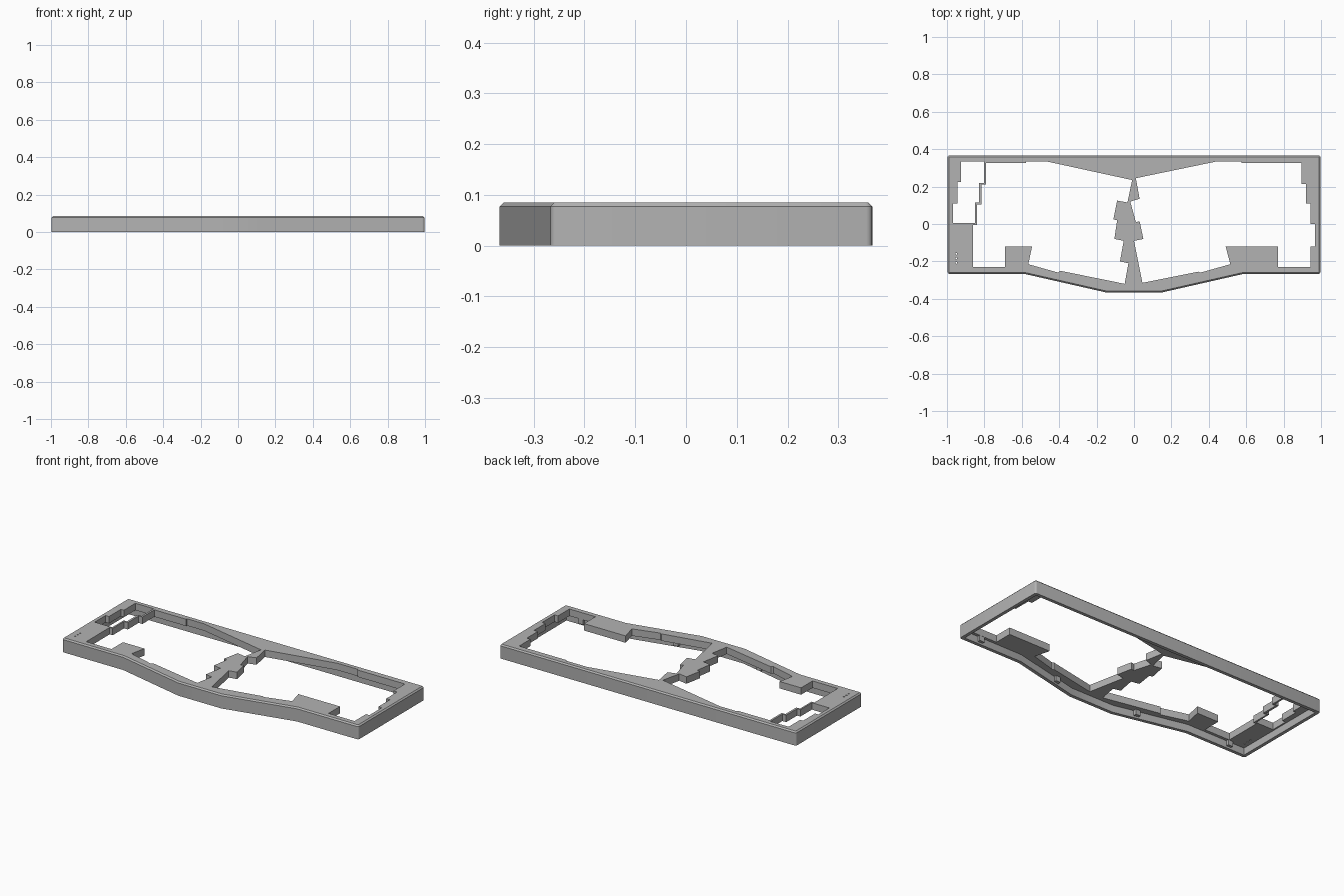
import bpy
import bmesh
from math import cos, sin, tau
from mathutils import Vector

HEIGHT = 0.085
PLATE_BOTTOM = 0.043
WALL = 0.02

cube = bpy.data.objects.get("Cube")
if cube:
    bpy.data.objects.remove(cube, do_unlink=True)

grey = bpy.data.materials.new("plain grey")
grey.use_nodes = True
colour = (0.45, 0.45, 0.45, 1)
grey.diffuse_color = colour
grey.node_tree.nodes["Principled BSDF"].inputs["Base Color"].default_value = colour


def prism_mesh(outline, bottom, top):
    """Extrude a counter-clockwise outline into a closed solid."""
    bm = bmesh.new()
    face = bm.faces.new([bm.verts.new((x, y, bottom)) for x, y in outline])
    extruded = bmesh.ops.extrude_face_region(bm, geom=[face])
    moved = [v for v in extruded["geom"] if isinstance(v, bmesh.types.BMVert)]
    bmesh.ops.translate(bm, vec=(0, 0, top - bottom), verts=moved)
    bmesh.ops.recalc_face_normals(bm, faces=bm.faces)
    return bm


def add_object(name, bm):
    mesh = bpy.data.meshes.new(name)
    bm.to_mesh(mesh)
    bm.free()
    mesh.materials.append(grey)
    obj = bpy.data.objects.new(name, mesh)
    bpy.context.collection.objects.link(obj)
    return obj


def inset(outline, distance):
    """Move every side of a counter-clockwise outline inwards."""
    points = [Vector(p) for p in outline]
    result = []
    for i, p in enumerate(points):
        before = (p - points[i - 1]).normalized()
        after = (points[(i + 1) % len(points)] - p).normalized()
        n1 = Vector((-before.y, before.x))
        n2 = Vector((-after.y, after.x))
        result.append(p + (n1 + n2) * distance / (1 + n1.dot(n2)))
    return result


def cut(target, outline, bottom, top):
    """Subtract a prism from the target and discard the cutter."""
    cutter = add_object("cutter", prism_mesh(outline, bottom, top))
    cutter.hide_render = True
    mod = target.modifiers.new("cut", "BOOLEAN")
    mod.operation = "DIFFERENCE"
    mod.solver = "EXACT"
    mod.object = cutter
    graph = bpy.context.evaluated_depsgraph_get()
    result = bpy.data.meshes.new_from_object(target.evaluated_get(graph))
    target.modifiers.clear()
    target.data = result
    bpy.data.objects.remove(cutter, do_unlink=True)


# Outer shell: long box with a shallow pointed front
right_half = [(0.145, -0.367), (0.585, -0.267), (0.997, -0.267), (0.997, 0.367)]
outline = right_half + [(-x, y) for x, y in reversed(right_half)]
bm = prism_mesh(outline, 0, HEIGHT)
corners = [e for e in bm.edges
           if abs(e.verts[0].co.z - e.verts[1].co.z) > 0.01 and abs(e.verts[0].co.x) > 0.9]
bmesh.ops.bevel(bm, geom=corners, offset=0.012, segments=4, profile=0.5, affect="EDGES")
rim = [e for e in bm.edges if all(v.co.z > HEIGHT - 0.001 for v in e.verts)]
bmesh.ops.bevel(bm, geom=rim, offset=0.008, segments=1, affect="EDGES")
frame = add_object("case_frame", bm)

# Hollow underside, leaving a thin wall and a thick top plate
cut(frame, inset(outline, WALL), -0.1, PLATE_BOTTOM)

# Stepped key openings
left_opening = [
    (-0.86, -0.23), (-0.69, -0.23), (-0.69, -0.12), (-0.545, -0.12),
    (-0.565, -0.215), (-0.405, -0.26), (-0.395, -0.25), (-0.05, -0.32),
    (-0.03, -0.21), (-0.075, -0.2), (-0.055, -0.09), (-0.105, -0.08),
    (-0.09, 0.02), (-0.11, 0.025), (-0.09, 0.125), (-0.035, 0.115),
    (-0.01, 0.235), (-0.46, 0.333), (-0.577, 0.333), (-0.577, 0.325),
    (-0.79, 0.325), (-0.79, 0.21), (-0.815, 0.21), (-0.815, 0.105),
    (-0.84, 0.105), (-0.84, -0.005), (-0.86, -0.005)]
right_opening = [
    (0.045, -0.315), (0.345, -0.255), (0.355, -0.26), (0.515, -0.215),
    (0.49, -0.12), (0.77, -0.12), (0.77, -0.23), (0.945, -0.23),
    (0.945, -0.12), (0.968, -0.12), (0.968, 0), (0.945, 0),
    (0.945, 0.11), (0.92, 0.11), (0.92, 0.215), (0.895, 0.215),
    (0.895, 0.325), (0.575, 0.325), (0.575, 0.333), (0.435, 0.333),
    (0.01, 0.245), (0.03, 0.135), (-0.02, 0.12), (0.01, 0.01),
    (0.03, 0.015), (0.05, -0.08), (0, -0.09)]
side_opening = [
    (-0.968, 0.005), (-0.85, 0.005), (-0.85, 0.115), (-0.828, 0.115),
    (-0.828, 0.22), (-0.802, 0.22), (-0.802, 0.335), (-0.925, 0.335),
    (-0.925, 0.225), (-0.945, 0.225), (-0.945, 0.11), (-0.968, 0.11)]
for opening in (left_opening, right_opening, side_opening):
    cut(frame, opening, -0.1, 0.2)

# Row of tiny indicator holes
for i in range(3):
    y = -0.16 - i * 0.024
    circle = [(-0.95 + 0.005 * cos(a * tau / 8), y + 0.005 * sin(a * tau / 8)) for a in range(8)]
    cut(frame, circle, -0.1, 0.2)

# Screw bosses along the inside of the front wall
for side in (-1, 1):
    for name, x, y in (("inner_boss", 0.28, -0.31), ("outer_boss", 0.87, -0.243)):
        x *= side
        block = [(x - 0.016, y - 0.016), (x + 0.016, y - 0.016),
                 (x + 0.016, y + 0.012), (x - 0.016, y + 0.012)]
        add_object(name, prism_mesh(block, 0.012, PLATE_BOTTOM + 0.002))

# Rounded vertical corners read smooth, everything else stays crisp
bpy.ops.object.select_all(action="DESELECT")
frame.select_set(True)
bpy.context.view_layer.objects.active = frame
bpy.ops.object.shade_smooth_by_angle(angle=0.5)
